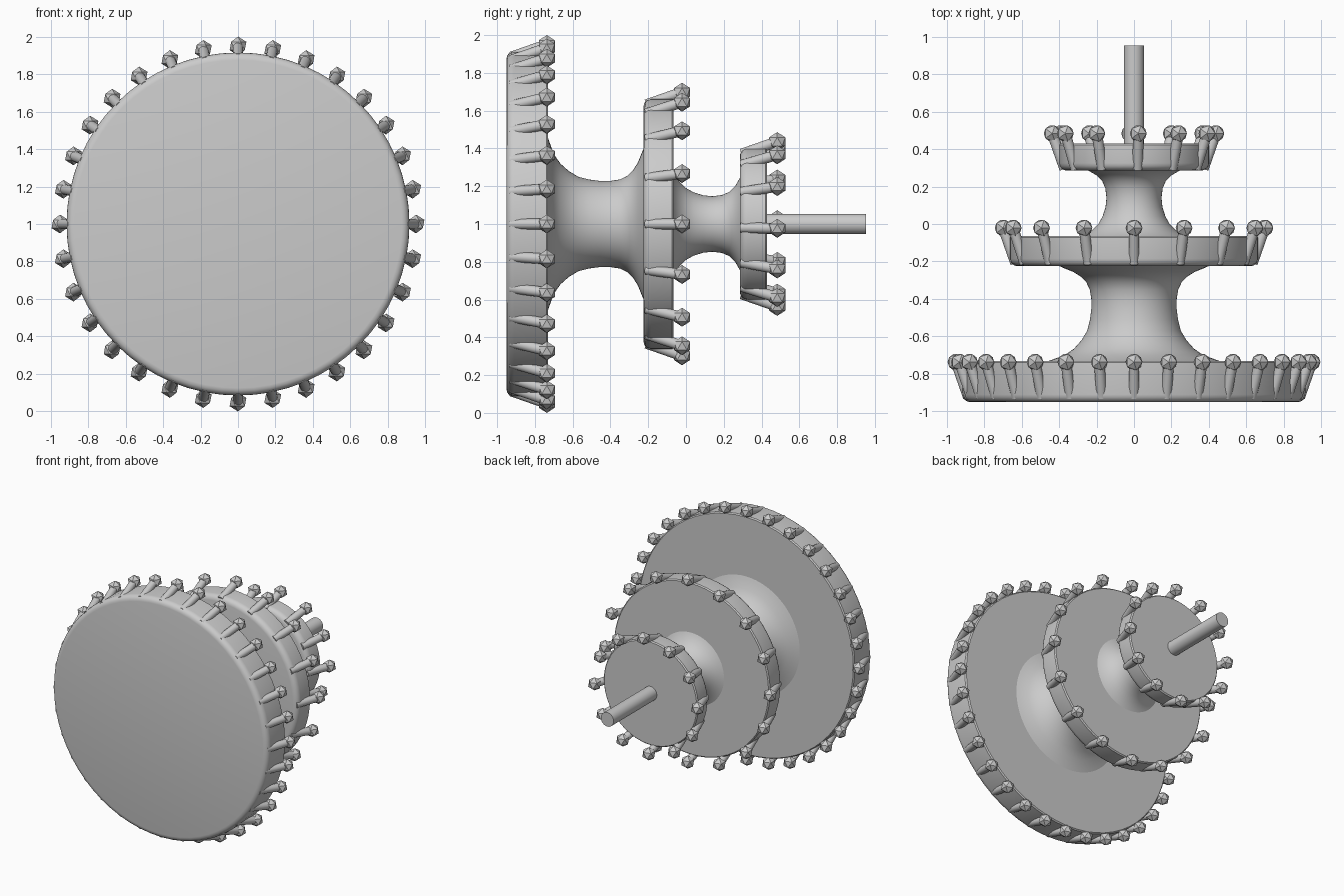
import bpy, bmesh, math
from mathutils import Vector, Matrix

if "Cube" in bpy.data.objects:
    bpy.data.objects.remove(bpy.data.objects["Cube"])

CENTRE_Z = 1.0  # every turned part shares one axis along y at this height


def finish(name, bm, smooth_angle=None):
    mesh = bpy.data.meshes.new(name)
    bm.to_mesh(mesh)
    bm.free()
    ob = bpy.data.objects.new(name, mesh)
    bpy.context.collection.objects.link(ob)
    if smooth_angle:
        bpy.ops.object.select_all(action='DESELECT')
        bpy.context.view_layer.objects.active = ob
        ob.select_set(True)
        bpy.ops.object.shade_smooth_by_angle(angle=math.radians(smooth_angle))
    return ob


def lathe(name, profile, segments=64):
    """Turn (y, radius) points about the main axis and cap both ends."""
    bm = bmesh.new()
    rings = []
    for y, r in profile:
        angles = [2 * math.pi * i / segments for i in range(segments)]
        rings.append([bm.verts.new((r * math.cos(a), y, CENTRE_Z + r * math.sin(a)))
                      for a in angles])
    for a, b in zip(rings, rings[1:]):
        for i in range(segments):
            j = (i + 1) % segments
            bm.faces.new((a[i], a[j], b[j], b[i]))
    bm.faces.new(rings[0])
    bm.faces.new(rings[-1])
    bmesh.ops.recalc_face_normals(bm, faces=bm.faces)
    return finish(name, bm, 40)


def disc(name, y0, y1, r, bevel=0.04):
    """Flat disc with a rounded front rim and a slightly eased back rim."""
    rim = [(y0 + bevel * (1 - math.sin(t)), r - bevel * (1 - math.cos(t)))
           for t in (math.pi / 2 * (1 - k / 4) for k in range(5))]
    lathe(name, rim + [(y1 - 0.008, r), (y1, r - 0.008)])


def peg_ring(name, count, y, r, phase=0.0):
    """Slanted pegs sunk into a disc rim, each tipped with a faceted knob."""
    pegs, knobs = bmesh.new(), bmesh.new()
    for i in range(count):
        a = math.radians(phase) + 2 * math.pi * i / count
        out = Vector((math.cos(a), 0, math.sin(a)))
        tip = Vector((0, y, CENTRE_Z)) + out * r
        axis = (Vector((0, 1, 0)) + out * 0.35).normalized()
        place = Matrix.Translation(tip - axis * 0.1) @ axis.to_track_quat('Z', 'Y').to_matrix().to_4x4()
        bmesh.ops.create_cone(pegs, cap_ends=True, segments=16, radius1=0.028,
                              radius2=0.028, depth=0.2, matrix=place)
        bmesh.ops.create_icosphere(knobs, subdivisions=1, radius=0.05,
                                   matrix=Matrix.Translation(tip))
    finish(name + "_pegs", pegs, 40)
    finish(name + "_knobs", knobs)


# Three stepped discs
disc("large_disc", -0.95, -0.73, 0.915)
disc("middle_disc", -0.225, -0.065, 0.662)
disc("small_disc", 0.285, 0.43, 0.40)

# Waisted necks between the discs
lathe("large_neck", [(-0.74, 0.48), (-0.725, 0.44), (-0.70, 0.37), (-0.665, 0.32),
                     (-0.62, 0.28), (-0.57, 0.25), (-0.51, 0.235), (-0.455, 0.228),
                     (-0.40, 0.228), (-0.35, 0.236), (-0.31, 0.255), (-0.28, 0.285),
                     (-0.255, 0.325), (-0.235, 0.375), (-0.215, 0.42)])
lathe("small_neck", [(-0.075, 0.30), (-0.06, 0.265), (-0.035, 0.225), (0.0, 0.19),
                     (0.04, 0.168), (0.09, 0.152), (0.14, 0.147), (0.19, 0.153),
                     (0.23, 0.17), (0.26, 0.20), (0.28, 0.235), (0.295, 0.265)])

# Rear axle rod
lathe("axle_rod", [(0.42, 0.054), (0.953, 0.054)], 32)

# Pegs with knobs around each disc
peg_ring("large_ring", 32, -0.737, 0.95)
peg_ring("middle_ring", 16, -0.021, 0.698)
peg_ring("small_ring", 12, 0.483, 0.437, phase=-3)
